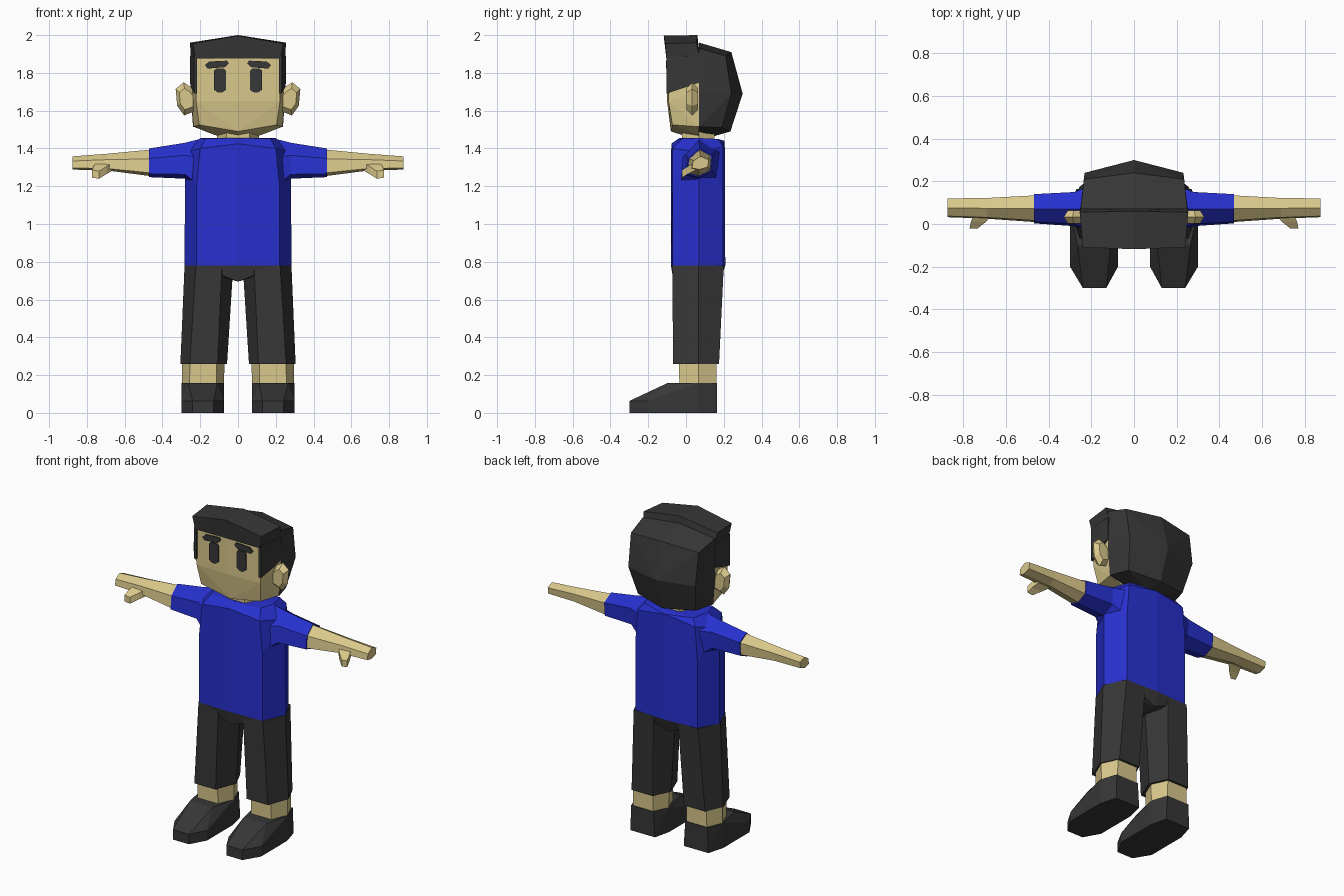
import bpy, bmesh, math

if "Cube" in bpy.data.objects:
    bpy.data.objects.remove(bpy.data.objects["Cube"], do_unlink=True)


def material(name, rgb):
    m = bpy.data.materials.new(name)
    m.use_nodes = True
    m.diffuse_color = (*rgb, 1)
    m.node_tree.nodes["Principled BSDF"].inputs["Base Color"].default_value = (*rgb, 1)
    return m


SKIN = material("skin", (0.70, 0.58, 0.26))
BLUE = material("blue_shirt", (0.02, 0.03, 0.62))
DARK = material("dark_cloth_and_hair", (0.038, 0.038, 0.038))


def finish(bm, name, mat):
    bmesh.ops.recalc_face_normals(bm, faces=bm.faces[:])
    mesh = bpy.data.meshes.new(name)
    bm.to_mesh(mesh)
    bm.free()
    mesh.materials.append(mat)
    bpy.context.collection.objects.link(bpy.data.objects.new(name, mesh))


def mirrored(points):
    return points + [(-x, y, z) for x, y, z in points if x]


def hull(name, points, mat):
    """Faceted solid wrapped round a few corner points."""
    bm = bmesh.new()
    for p in points:
        bm.verts.new(p)
    res = bmesh.ops.convex_hull(bm, input=bm.verts[:])
    loose = {g for g in res["geom_interior"] + res["geom_unused"]
             if isinstance(g, bmesh.types.BMVert)}
    bmesh.ops.delete(bm, geom=list(loose), context="VERTS")
    bmesh.ops.dissolve_limit(bm, angle_limit=math.radians(2),
                             verts=bm.verts[:], edges=bm.edges[:])
    finish(bm, name, mat)


def loft(name, rings, mat):
    """Tube through matching rings, closed at both ends."""
    bm = bmesh.new()
    loops = [[bm.verts.new(p) for p in ring] for ring in rings]
    n = len(loops[0])
    for a, b in zip(loops, loops[1:]):
        for i in range(n):
            j = (i + 1) % n
            bm.faces.new((a[i], a[j], b[j], b[i]))
    bm.faces.new(loops[0])
    bm.faces.new(loops[-1])
    finish(bm, name, mat)


def arm_ring(s, x, y0, y1, z0, z1):
    """Six-sided arm section, ridge on top."""
    shape = [(.5, 1), (1, .75), (.95, .2), (.45, 0), (0, .12), (.06, .65)]
    return [(s * x, y0 + u * (y1 - y0), z0 + v * (z1 - z0)) for u, v in shape]


def leg_ring(s, z, x0, x1, y0, y1, inset):
    """Six-sided leg section, points at the inner and outer side."""
    a, b, ym = x0 + inset, x1 - inset, .065
    return [(s * x, y, z) for x, y in
            [(x0, ym), (a, y0), (b, y0), (x1, ym), (b, y1), (a, y1)]]


def plate(name, s, outline, y, mat):
    loft(name, [[(s * x, yy, z) for x, z in outline] for yy in (y, y + .008)], mat)


# Shirt body
waist = [(0, -.08), (.22, -.072), (.283, .07), (.215, .195), (0, .208)]
body = [(x, y, z) for z in (.78, 1.2) for x, y in waist]
body += [(0, -.078, 1.425), (.2, -.07, 1.40), (.28, .07, 1.38), (.2, .195, 1.41),
         (0, .205, 1.44), (0, -.035, 1.455), (.17, -.02, 1.452),
         (.2, .07, 1.455), (.17, .17, 1.45)]
hull("shirt_body", mirrored(body), BLUE)

# Hips
hips = [(x, y, .78) for x, y in waist]
hips += [(.05, -.065, .715), (.05, .18, .715), (0, -.065, .695), (0, .18, .695)]
hull("hips", mirrored(hips), DARK)

# Neck
hull("neck", mirrored([(x, y, z) for z in (1.42, 1.5)
                       for x, y in ((.06, -.02), (.11, .07), (.06, .15))]), SKIN)

# Face
hull("face", mirrored([
    (.22, -.093, 1.9), (0, -.1, 1.91), (.222, -.093, 1.65), (0, -.1, 1.65),
    (.205, -.072, 1.525), (0, -.08, 1.49), (.245, .07, 1.9), (.25, .07, 1.7),
    (.235, .07, 1.515), (.12, .07, 1.47), (0, .07, 1.465), (0, 0, 1.465)]), SKIN)

# Hair: back of head, then raised fringe
hull("back_hair", mirrored([
    (.25, .07, 1.93), (0, .07, 1.96), (.252, .07, 1.7), (.238, .07, 1.515),
    (0, .07, 1.465), (.235, .21, 1.89), (0, .24, 1.91), (.232, .24, 1.69),
    (0, .3, 1.69), (.2, .19, 1.51), (0, .235, 1.49), (0, .13, 1.46)]), DARK)
hull("fringe_hair", mirrored([
    (.225, -.104, 1.875), (0, -.106, 1.905), (.24, -.11, 1.955), (0, -.118, 1.997),
    (.255, .055, 1.96), (0, .06, 2.0), (.248, .075, 1.875), (0, .075, 1.9)]), DARK)

for s, side in ((1, "left"), (-1, "right")):
    # Sideburn
    hull(side + "_sideburn", [(s * x, y, z) for x0, x1, y, low in
                              ((.216, .232, -.103, 1.69), (.23, .25, 0, 1.725),
                               (.23, .254, .075, 1.75))
                              for x in (x0, x1) for z in (low, 1.89)], DARK)

    # Ear: wide rim between two smaller faces
    rim = [(.22, 1.69), (.25, 1.725), (.288, 1.75), (.33, 1.715),
           (.322, 1.625), (.285, 1.575), (.22, 1.6)]
    ear = [(s * x, .033, z) for x, z in rim]
    ear += [(s * (.275 + (x - .275) * .65), y, 1.66 + (z - 1.66) * .65)
            for x, z in rim for y in (.003, .063)]
    hull(side + "_ear", ear, SKIN)

    # Eye and eyebrow plates
    plate(side + "_eye", s, [(.063, 1.81), (.073, 1.822), (.117, 1.822), (.127, 1.81),
                             (.127, 1.71), (.105, 1.695), (.085, 1.695), (.063, 1.71)],
          -.104, DARK)
    plate(side + "_eyebrow", s, [(.175, 1.84), (.153, 1.86), (.058, 1.865),
                                 (.048, 1.85), (.069, 1.83), (.159, 1.823)],
          -.105, DARK)

    # Sleeve, forearm with hand, thumb
    loft(side + "_sleeve", [arm_ring(s, .18, -.05, .19, 1.15, 1.455),
                            arm_ring(s, .28, -.01, .15, 1.24, 1.43),
                            arm_ring(s, .47, .003, .14, 1.248, 1.4)], BLUE)
    loft(side + "_arm", [arm_ring(s, .45, .008, .135, 1.252, 1.395),
                         arm_ring(s, .69, .025, .122, 1.283, 1.372),
                         arm_ring(s, .875, .032, .12, 1.288, 1.358)], SKIN)
    loft(side + "_thumb", [[(s * x, y, z) for x, y, z in ring] for ring in (
        [(.66, .05, 1.285), (.75, .05, 1.285), (.75, .05, 1.33), (.66, .05, 1.33)],
        [(.695, .01, 1.265), (.765, .01, 1.265), (.765, .01, 1.305), (.695, .01, 1.305)],
        [(.735, -.022, 1.24), (.772, -.022, 1.245), (.772, -.022, 1.285),
         (.735, -.022, 1.28)])], SKIN)

    # Trouser leg and ankle
    loft(side + "_trouser_leg", [leg_ring(s, .78, .025, .283, -.073, .2, .06),
                                 leg_ring(s, .26, .058, .305, -.068, .175, .05)], DARK)
    loft(side + "_ankle", [leg_ring(s, .3, .07, .298, -.038, .162, .045),
                           leg_ring(s, .14, .075, .297, -.035, .16, .04)], SKIN)

    # Shoe: flat sole, low toe, sloping instep
    sole = [(.1, .165), (.27, .165), (.3, .06), (.3, -.2),
            (.24, -.3), (.13, -.3), (.075, -.2), (.075, .06)]
    shoe = [(s * x, y, 0) for x, y in sole]
    shoe += [(s * x, y, .063) for x, y in sole[3:7]]
    shoe += leg_ring(s, .157, .075, .3, -.1, .165, .035)
    hull(side + "_shoe", shoe, DARK)
